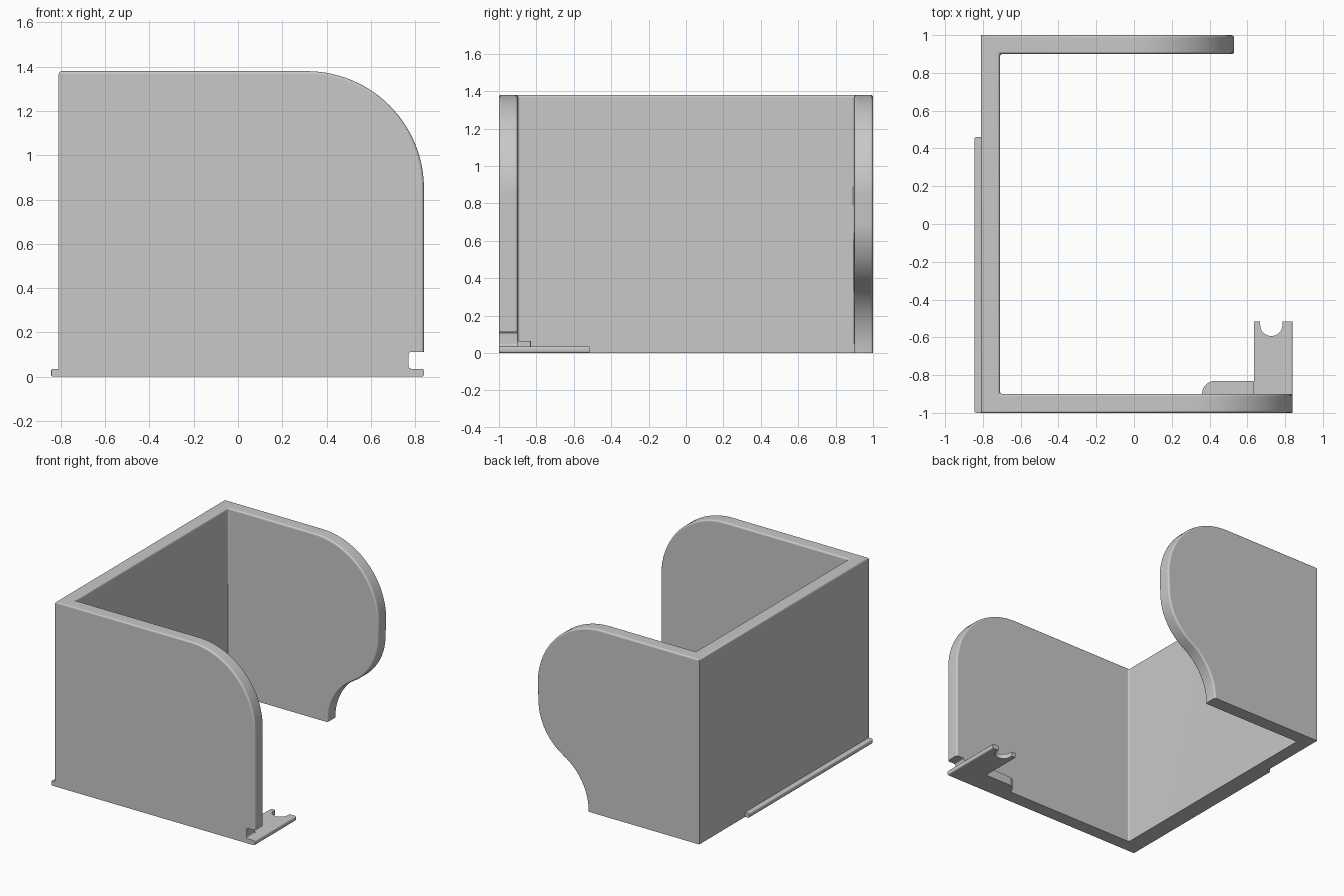
import bpy, bmesh
from math import sin, cos, radians, degrees

if "Cube" in bpy.data.objects:
    bpy.data.objects.remove(bpy.data.objects["Cube"], do_unlink=True)

grey = bpy.data.materials.new("plain grey")
grey.use_nodes = True
colour = (0.58, 0.58, 0.58, 1)
grey.diffuse_color = colour
grey.node_tree.nodes["Principled BSDF"].inputs["Base Color"].default_value = colour


def arc(cx, cy, r, start, end, steps):
    """Points on a circle arc, angles in degrees."""
    angles = [radians(start + (end - start) * i / steps) for i in range(steps + 1)]
    return [(cx + r * cos(a), cy + r * sin(a)) for a in angles]


def prism(name, outline, axis, low, high):
    """Extrude a closed outline along Y (points are x, z) or Z (points are x, y)."""
    bm = bmesh.new()
    place = (lambda p: (p[0], low, p[1])) if axis == "Y" else (lambda p: (p[0], p[1], low))
    face = bm.faces.new([bm.verts.new(place(p)) for p in outline])
    moved = bmesh.ops.extrude_face_region(bm, geom=[face])["geom"]
    verts = [v for v in moved if isinstance(v, bmesh.types.BMVert)]
    shift = (0, high - low, 0) if axis == "Y" else (0, 0, high - low)
    bmesh.ops.translate(bm, verts=verts, vec=shift)
    bmesh.ops.recalc_face_normals(bm, faces=bm.faces)
    mesh = bpy.data.meshes.new(name)
    bm.to_mesh(mesh)
    bm.free()
    mesh.materials.append(grey)
    obj = bpy.data.objects.new(name, mesh)
    bpy.context.collection.objects.link(obj)
    return obj


def activate(obj):
    bpy.ops.object.select_all(action="DESELECT")
    obj.select_set(True)
    bpy.context.view_layer.objects.active = obj


def round_edges(obj, width, rule):
    """Round the sharp edges that satisfy the rule, then shade smooth."""
    bm = bmesh.new()
    bm.from_mesh(obj.data)
    bmesh.ops.remove_doubles(bm, verts=bm.verts, dist=0.0001)
    bmesh.ops.dissolve_limit(bm, angle_limit=radians(1), verts=bm.verts, edges=bm.edges)
    sharp = [e for e in bm.edges if e.is_manifold
             and e.calc_face_angle() > radians(32) and rule(e.verts[0].co, e.verts[1].co)]
    bmesh.ops.bevel(bm, geom=sharp, offset=width, offset_type="OFFSET", segments=3,
                    profile=0.5, affect="EDGES", clamp_overlap=True)
    bm.to_mesh(obj.data)
    bm.free()
    activate(obj)
    bpy.ops.object.shade_smooth_by_angle(angle=radians(35))
    normals = obj.modifiers.new("flat faces", "WEIGHTED_NORMAL")
    normals.keep_sharp = True


left, inner, top = -0.81, -0.71, 1.38

# Front wall with a rounded upper corner and a slot above its bottom lip
front = [(left, 0)]
front += arc(0.828, 0.012, 0.012, -90, 0, 4) + arc(0.828, 0.023, 0.012, 0, 90, 4)
front += arc(0.784, 0.049, 0.014, 270, 180, 4) + arc(0.784, 0.098, 0.014, 180, 90, 4)
front += [(0.84, 0.112)] + arc(0.31, 0.85, 0.53, 0, 90, 28) + [(left, top)]
housing = prism("wall_housing", front, "Y", -1, -0.9)

# Back wall with an S-shaped free edge
back = [(left, 0)] + arc(0.525, 0, 0.415, 180, 120, 14)
back += arc(0.11, 0.72, 0.415, -60, 0, 14)[1:]
back += arc(0, 0.85, 0.53, 0, 90, 28) + [(left, top)]
back_wall = prism("back_wall", back, "Y", 0.9, 1)

# Left wall joining both
side = [(left, -1), (inner, -1), (inner, 1), (left, 1)]
side_wall = prism("side_wall", side, "Z", 0, top)

# Merge the three walls into one housing
activate(housing)
for wall in (back_wall, side_wall):
    union = housing.modifiers.new("union", "BOOLEAN")
    union.operation, union.solver, union.object = "UNION", "EXACT", wall
    bpy.ops.object.modifier_apply(modifier=union.name)
    bpy.data.objects.remove(wall, do_unlink=True)


def housing_rule(a, b):
    at_base = max(a.z, b.z) < 0.001
    outer_corner = max(a.x, b.x) < left + 0.001 and abs(a.z - b.z) > 0.1
    in_slot = min(a.x, b.x) > 0.7 and max(a.z, b.z) < 0.12
    at_lip = max(a.z, b.z) < 0.12 and a.x > 0.7 and b.x > 0.7
    return not (at_base or outer_corner or in_slot or at_lip)


round_edges(housing, 0.013, housing_rule)

# Rail along the foot of the left wall
rail = prism("side_rail", [(-0.845, -1), (-0.8, -1), (-0.8, 0.46), (-0.845, 0.46)], "Z", 0, 0.035)
round_edges(rail, 0.01, lambda a, b: max(a.x, b.x) < -0.84)

# Flat tab with a round cut-out in its end
tab_outline = [(0.635, -0.99), (0.84, -0.99), (0.84, -0.515), (0.786, -0.515)]
tab_outline += arc(0.727, -0.534, 0.059, 0, -180, 16) + [(0.668, -0.515), (0.635, -0.515)]
tab = prism("notched_tab", tab_outline, "Z", 0, 0.035)
round_edges(tab, 0.01, lambda a, b: min(a.x, b.x) > 0.83 and min(a.y, b.y) < -0.9)

# Small rounded rib bracing the tab against the front wall
rib_outline = [(0.36, -0.95), (0.635, -0.95)] + arc(0.627, -0.838, 0.008, 0, 90, 4)
rib_outline += arc(0.43, -0.9, 0.07, 90, 180, 10)
prism("tab_rib", rib_outline, "Z", 0, 0.065)
